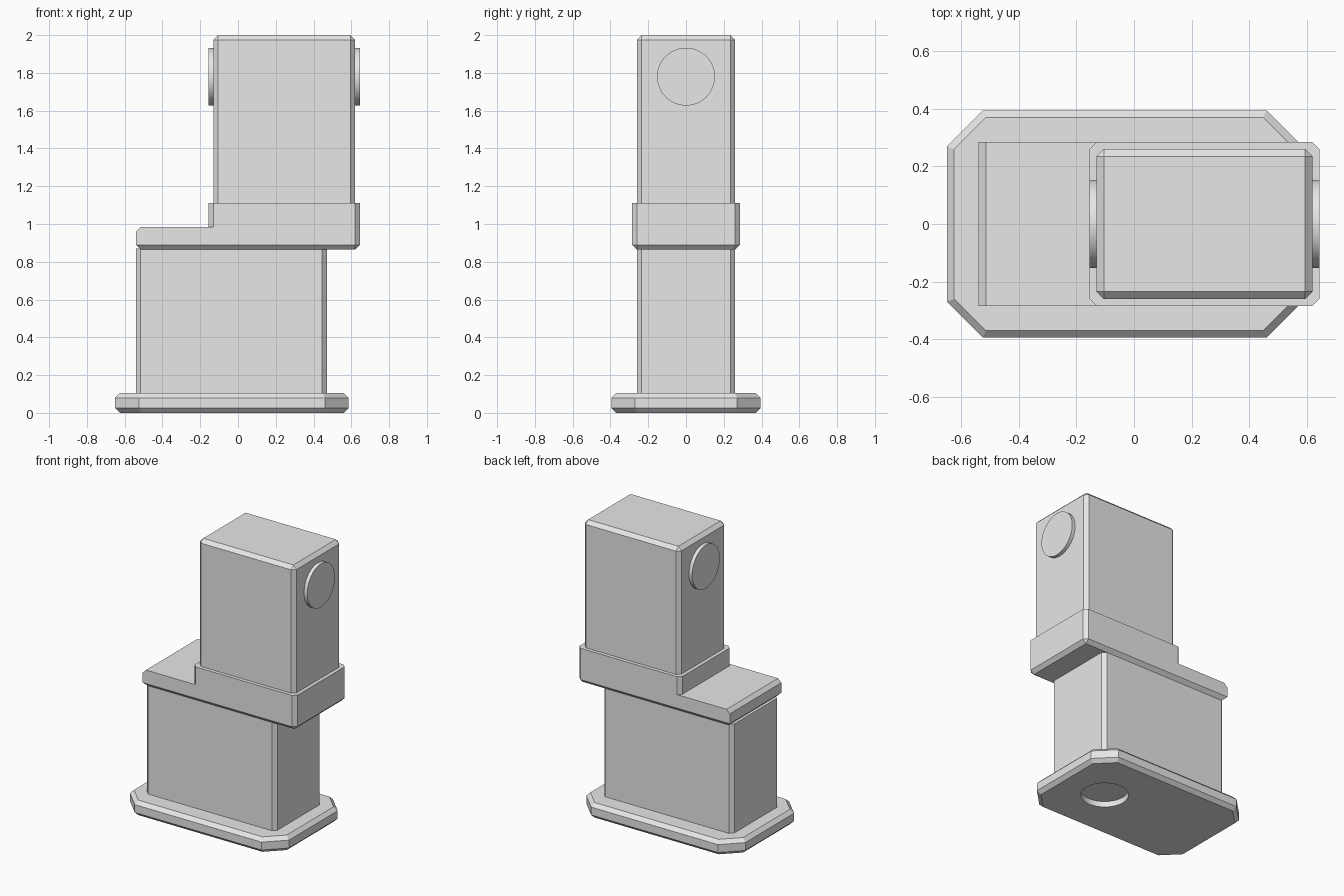
import bpy, bmesh, math
from mathutils import Matrix, Vector

if "Cube" in bpy.data.objects:
    bpy.data.objects.remove(bpy.data.objects["Cube"], do_unlink=True)

GREY = bpy.data.materials.new("plain grey")
GREY.use_nodes = True
GREY.diffuse_color = (0.8, 0.8, 0.8, 1)
GREY.node_tree.nodes["Principled BSDF"].inputs["Base Color"].default_value = (0.8, 0.8, 0.8, 1)
CHAMFER = 0.025


def finish(name, bm):
    mesh = bpy.data.meshes.new(name)
    bmesh.ops.recalc_face_normals(bm, faces=bm.faces)
    bm.to_mesh(mesh)
    bm.free()
    mesh.materials.append(GREY)
    obj = bpy.data.objects.new(name, mesh)
    bpy.context.collection.objects.link(obj)
    return obj


def chamfer(bm, rule, width=CHAMFER):
    """Bevel the edges whose direction and middle satisfy the rule."""
    edges = []
    for e in bm.edges:
        a, b = (v.co for v in e.verts)
        if rule((b - a).normalized(), (a + b) / 2):
            edges.append(e)
    bmesh.ops.bevel(bm, geom=edges, offset=width, segments=1,
                    affect='EDGES', clamp_overlap=True)


def box(x0, x1, half_y, z0, z1):
    bm = bmesh.new()
    size = Matrix.Diagonal((x1 - x0, 2 * half_y, z1 - z0, 1))
    centre = Matrix.Translation(((x0 + x1) / 2, 0, (z0 + z1) / 2))
    bmesh.ops.create_cube(bm, size=1, matrix=centre @ size)
    return bm


def disc(name, centre, depth, turn=0.0):
    bm = bmesh.new()
    bmesh.ops.create_cone(bm, cap_ends=True, segments=64, radius1=0.153, radius2=0.153,
                          depth=depth,
                          matrix=Matrix.Translation(centre) @ Matrix.Rotation(turn, 4, 'Y'))
    return finish(name, bm)


def smooth(obj):
    bpy.ops.object.select_all(action='DESELECT')
    obj.select_set(True)
    bpy.context.view_layer.objects.active = obj
    bpy.ops.object.shade_smooth_by_angle(angle=math.radians(30))


def upright(d, m):
    return abs(d.z) > 0.9


# Octagonal base plate with chamfered rims
bm = box(-0.65, 0.585, 0.395, 0, 0.105)
chamfer(bm, upright, 0.125)
chamfer(bm, lambda d, m: abs(d.z) < 0.1)
base = finish("base_plate", bm)

# Round recess in the underside of the base, below the upper body
cutter = disc("recess_cutter", (0.245, 0, 0), 0.08)
cutter.hide_render = True
cut = base.modifiers.new("recess", 'BOOLEAN')
cut.operation = 'DIFFERENCE'
cut.solver = 'EXACT'
cut.object = cutter
bpy.context.view_layer.objects.active = base
bpy.ops.object.modifier_apply(modifier=cut.name)
bpy.data.objects.remove(cutter, do_unlink=True)
smooth(base)

# Lower body
bm = box(-0.54, 0.47, 0.26, 0.1, 0.87)
chamfer(bm, upright)
finish("lower_body", bm)

# Shelf that joins the collar
bm = box(-0.54, -0.13, 0.285, 0.865, 0.985)
chamfer(bm, lambda d, m: (m.z < 0.87 and m.x < -0.14)
        or (abs(d.y) > 0.9 and m.z > 0.98 and m.x < -0.5))
finish("shelf", bm)

# Collar around the foot of the upper body
bm = box(-0.155, 0.645, 0.285, 0.865, 1.11)
chamfer(bm, lambda d, m: upright(d, m) or m.z < 0.87)
finish("collar", bm)

# Upper body
bm = box(-0.13, 0.62, 0.26, 1.1, 2.0)
chamfer(bm, lambda d, m: upright(d, m) or m.z > 1.99)
finish("upper_body", bm)

# Round caps on both sides of the upper body
for name, x in (("left_cap", 0.62), ("right_cap", -0.13)):
    smooth(disc(name, Vector((x, 0, 1.78)), 0.05, math.pi / 2))
